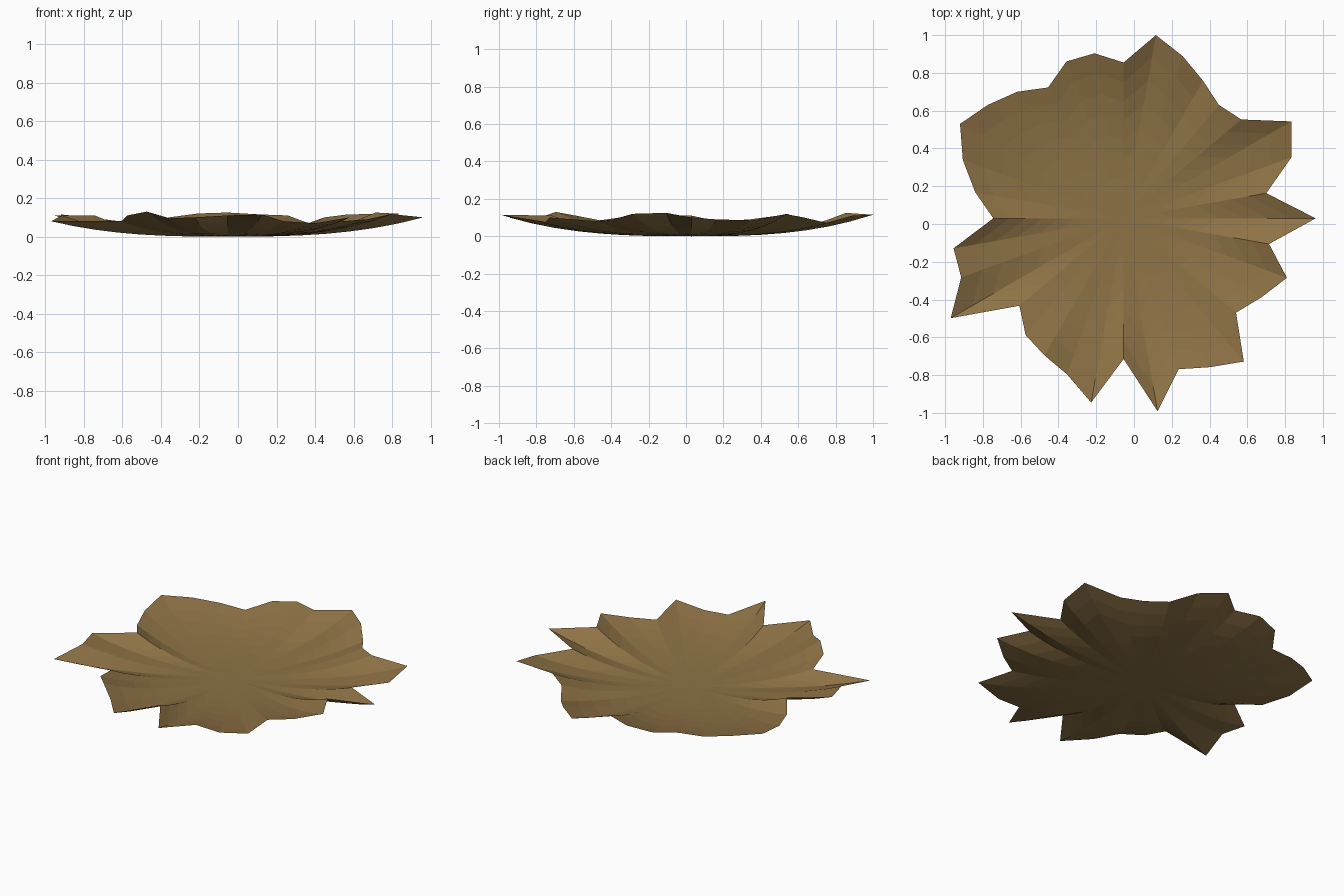
import bpy, bmesh, math

if "Cube" in bpy.data.objects:
    bpy.data.objects.remove(bpy.data.objects["Cube"])

mat = bpy.data.materials.new("dry leaf brown")
mat.diffuse_color = (0.27, 0.17, 0.06, 1)
mat.use_nodes = True
mat.node_tree.nodes["Principled BSDF"].inputs["Base Color"].default_value = mat.diffuse_color

# Ragged rim: one radius and one height every 10 degrees, counterclockwise from +x
CX, CY = -0.055, 0.03
RADII = [1.017, 0.767, 0.946, 1.026, 0.814, 0.784, 0.841, 0.914, 0.985,
         0.825, 0.887, 0.884, 0.80, 0.875, 0.936, 1.00, 0.906, 0.798,
         0.69, 0.914, 0.915, 1.057, 0.72, 0.807, 0.838, 0.878, 0.99,
         0.745, 1.037, 0.85, 0.91, 0.99, 0.777, 0.84, 0.92, 0.782]
HEIGHTS = [.10, .09, .085, .12, .115, .10, .07, .11, .115,
           .125, .12, .10, .07, .08, .10, .115, .09, .08,
           .11, .11, .11, .08, .08, .11, .13, .095, .10,
           .11, .115, .08, .07, .10, .08, .09, .12, .125]
RINGS = 8

# Shallow pleated dish: each ray curls up towards its own rim point
bm = bmesh.new()
centre = bm.verts.new((CX, CY, 0))
rings = []
for k in range(1, RINGS + 1):
    t = k / RINGS
    ring = []
    for i, (r, h) in enumerate(zip(RADII, HEIGHTS)):
        a = math.radians(10 * i)
        ring.append(bm.verts.new((CX + r * t * math.cos(a),
                                  CY + r * t * math.sin(a), h * t ** 2.8)))
    rings.append(ring)
n = len(RADII)
for i in range(n):
    j = (i + 1) % n
    bm.faces.new((centre, rings[0][i], rings[0][j]))
    for inner, outer in zip(rings, rings[1:]):
        bm.faces.new((inner[i], outer[i], outer[j], inner[j]))

mesh = bpy.data.meshes.new("ragged_leaf_dish")
bm.to_mesh(mesh)
bm.free()
mesh.materials.append(mat)
bpy.context.collection.objects.link(bpy.data.objects.new("ragged_leaf_dish", mesh))
